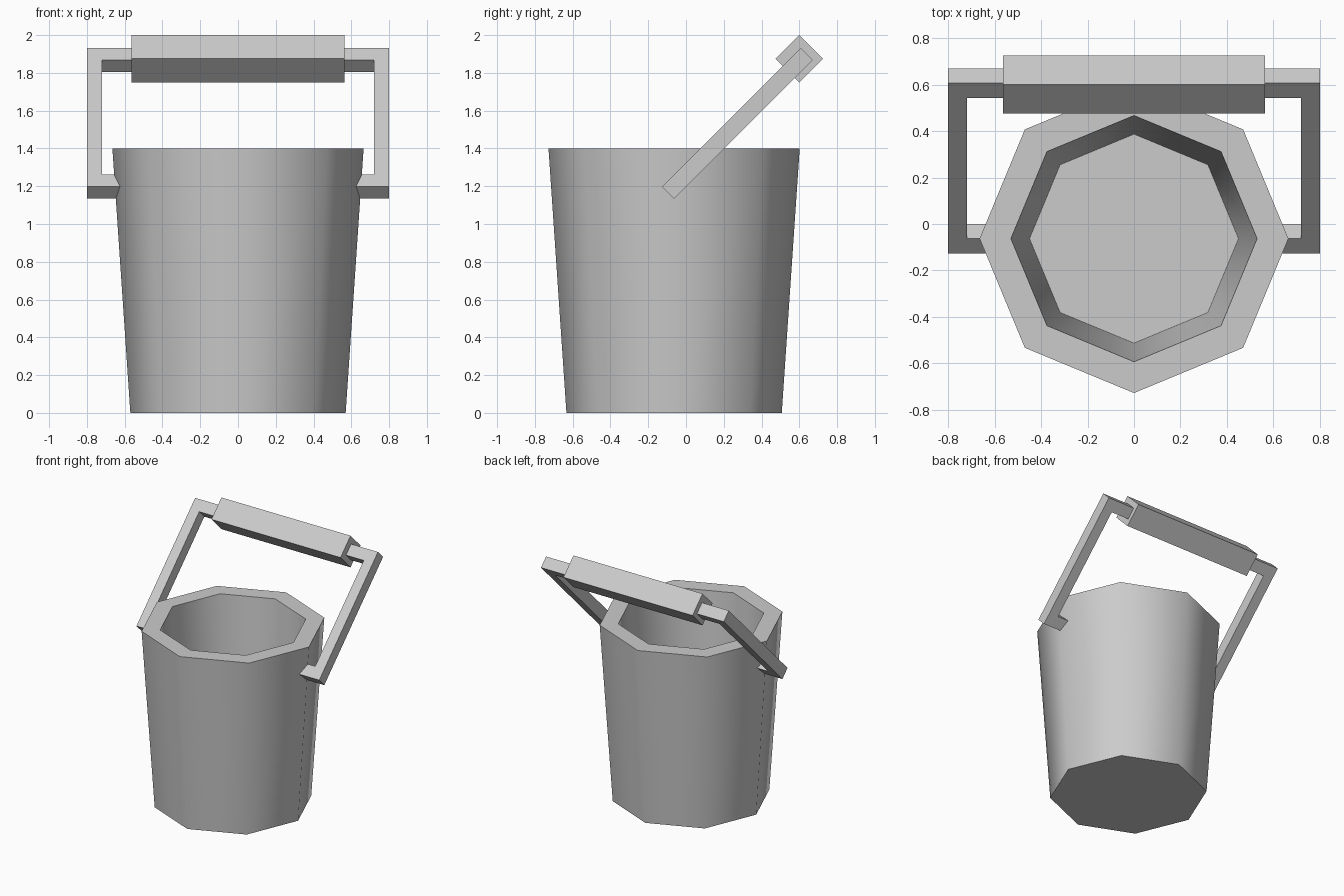
import bpy, bmesh, math
from mathutils import Vector, Matrix

if "Cube" in bpy.data.objects:
    bpy.data.objects.remove(bpy.data.objects["Cube"])

CENTER_Y = -0.063
PIVOT = Vector((0, CENTER_Y, 1.198))
TOP = Vector((0, 0.6, 1.875))
BAR = 0.09

grey = bpy.data.materials.new("light_grey")
grey.diffuse_color = (0.6, 0.6, 0.6, 1)
grey.use_nodes = True
grey.node_tree.nodes["Principled BSDF"].inputs["Base Color"].default_value = grey.diffuse_color


def finish(name, bm):
    bmesh.ops.recalc_face_normals(bm, faces=bm.faces)
    mesh = bpy.data.meshes.new(name)
    bm.to_mesh(mesh)
    bm.free()
    mesh.materials.append(grey)
    obj = bpy.data.objects.new(name, mesh)
    bpy.context.collection.objects.link(obj)
    return obj


# Bucket: octagonal rings joined from the base, over the rim, to the inner floor
bm = bmesh.new()
rings = []
for r, z in [(0.57, 0), (0.665, 1.4), (0.53, 1.4), (0.45, 0.2)]:
    rings.append([bm.verts.new((r * math.cos(i * math.pi / 4),
                                CENTER_Y + r * math.sin(i * math.pi / 4), z))
                  for i in range(8)])
for a, b in zip(rings, rings[1:]):
    for i in range(8):
        j = (i + 1) % 8
        bm.faces.new((a[i], a[j], b[j], b[i]))
bm.faces.new(rings[0])
bm.faces.new(rings[-1])
bucket = finish("bucket", bm)
bpy.context.view_layer.objects.active = bucket
bucket.select_set(True)
bpy.ops.object.shade_smooth_by_angle(angle=math.radians(60))

# Handle frame: C-shaped outline with short pegs into the bucket wall
length = (TOP - PIVOT).length
h = BAR / 2
half = [(0.59, h), (0.59, -h), (0.80, -h), (0.80, length + h)]
inner = [(0.72, length - h), (0.72, h)]
outline = (half + [(-x, u) for x, u in reversed(half)]
           + [(-x, u) for x, u in reversed(inner)] + inner)
bm = bmesh.new()
face = bm.faces.new([bm.verts.new((x, u, -h)) for x, u in outline])
ext = bmesh.ops.extrude_face_region(bm, geom=[face])
bmesh.ops.translate(bm, vec=(0, 0, BAR),
                    verts=[v for v in ext["geom"] if isinstance(v, bmesh.types.BMVert)])
tilt = Matrix.Rotation(math.radians(45), 4, 'X')
bm.transform(Matrix.Translation(PIVOT) @ tilt)
finish("handle_frame", bm)

# Grip: thick square bar around the top of the handle
bm = bmesh.new()
bmesh.ops.create_cube(bm, size=1)
bm.transform(Matrix.Translation(TOP) @ tilt @ Matrix.Diagonal((1.13, 0.177, 0.177, 1)))
finish("grip", bm)
